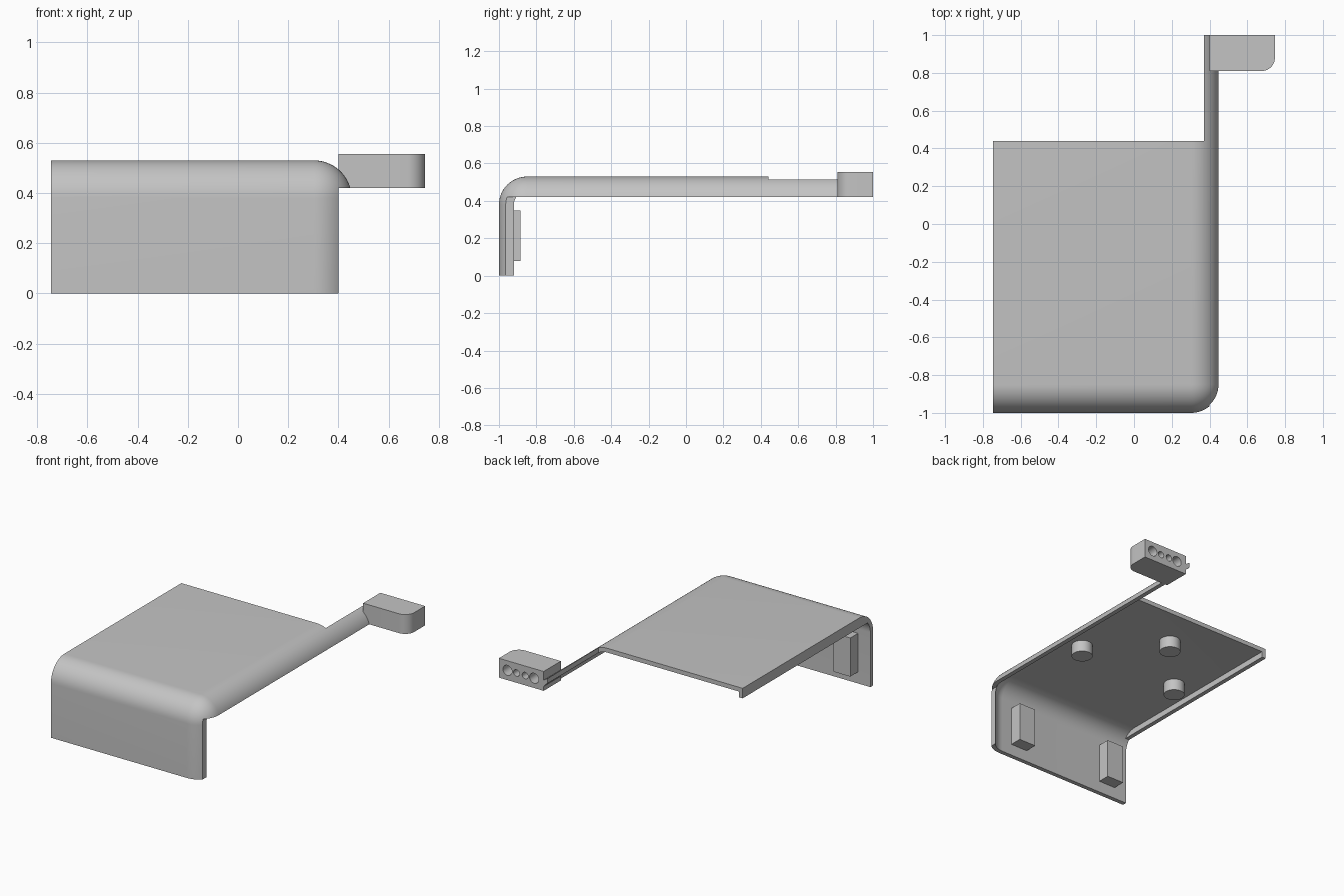
import bpy, bmesh, math
from mathutils import Matrix, Vector

if "Cube" in bpy.data.objects:
    bpy.data.objects.remove(bpy.data.objects["Cube"])

GREY = (0.55, 0.55, 0.55, 1)
mat = bpy.data.materials.new("plain grey")
mat.use_nodes = True
mat.diffuse_color = GREY
mat.node_tree.nodes["Principled BSDF"].inputs["Base Color"].default_value = GREY

LEFT, SIDE, FRONT, BACK, TOP = -0.746, 0.453, -1.0, 1.0, 0.53
WALL, RADIUS = 0.03, 0.15
SIDE_BOTTOM, PLATE_BACK = 0.42, 0.44


def make(name, bm):
    bmesh.ops.recalc_face_normals(bm, faces=bm.faces)
    mesh = bpy.data.meshes.new(name)
    bm.to_mesh(mesh)
    bm.free()
    obj = bpy.data.objects.new(name, mesh)
    mesh.materials.append(mat)
    bpy.context.collection.objects.link(obj)
    return obj


def box(name, lo, hi, radius=0, rounded=None):
    """Box between two corners; edges whose midpoint passes the test are rounded."""
    lo, hi = Vector(lo), Vector(hi)
    bm = bmesh.new()
    bmesh.ops.create_cube(bm, size=1)
    if rounded:
        edges = [e for e in bm.edges if rounded(sum((v.co for v in e.verts), Vector()))]
    for v in bm.verts:
        v.co = Vector((lo[i] + (v.co[i] + 0.5) * (hi[i] - lo[i]) for i in range(3)))
    if rounded:
        bmesh.ops.bevel(bm, geom=edges, offset=radius, offset_type='OFFSET',
                        segments=14, profile=0.5, affect='EDGES')
    return make(name, bm)


def cylinder(name, centre, radius, depth, rot=None):
    bm = bmesh.new()
    m = Matrix.Translation(centre) @ (rot or Matrix())
    bmesh.ops.create_cone(bm, cap_ends=True, segments=40, radius1=radius,
                          radius2=radius, depth=depth, matrix=m)
    return make(name, bm)


def cut(obj, cutter):
    mod = obj.modifiers.new("cut", 'BOOLEAN')
    mod.operation, mod.solver, mod.object = 'DIFFERENCE', 'EXACT', cutter
    bpy.context.view_layer.objects.active = obj
    bpy.ops.object.modifier_apply(modifier=mod.name)
    bpy.data.objects.remove(cutter)


def smooth(obj):
    bpy.ops.object.select_all(action='DESELECT')
    obj.select_set(True)
    bpy.context.view_layer.objects.active = obj
    bpy.ops.object.shade_smooth_by_angle(angle=math.radians(30))


# Rounded edges: the three that meet at the front, top, outer corner
def corner_edges(m):
    return [m.x > 0.9, m.y < -0.9, m.z > 0.9].count(True) == 2 and \
        not (m.x < -0.9 or m.y > 0.9 or m.z < -0.9)


# Curved cover: rounded shell with the side trimmed and an arm left at the back
cover = box("cover_and_arm", (LEFT, FRONT, 0), (SIDE, BACK, TOP), RADIUS, corner_edges)
cut(cover, box("hollow", (LEFT - 0.2, FRONT + WALL, -0.2),
               (SIDE - WALL, BACK + 0.2, TOP - WALL), RADIUS - WALL, corner_edges))
cut(cover, box("side_trim", (0.40, -1.2, -0.2), (0.6, 1.2, SIDE_BOTTOM)))
cut(cover, box("back_trim", (-1, PLATE_BACK, -0.2), (0.37, 1.2, 0.8)))
smooth(cover)

# Stiffening lip under the open edge, following the front bend
bm = bmesh.new()
profile = [(PLATE_BACK, 0.46), (PLATE_BACK, TOP - 0.005)]
for i in range(9):
    a = math.radians(90 + i * 7)
    r = RADIUS - 0.005
    profile.append((FRONT + RADIUS + r * math.cos(a), TOP - RADIUS + r * math.sin(a)))
profile[-1] = (profile[-1][0], 0.46)
face = bm.faces.new([bm.verts.new((LEFT, y, z)) for y, z in profile])
ext = bmesh.ops.extrude_face_region(bm, geom=[face])
bmesh.ops.translate(bm, vec=(WALL, 0, 0),
                    verts=[v for v in ext["geom"] if isinstance(v, bmesh.types.BMVert)])
make("edge_lip", bm)

# Blocks on the inside of the front flange
for i, x in enumerate((0.095, -0.65)):
    box(f"flange_block_{i + 1}", (x, FRONT + WALL - 0.01, 0.08), (x + 0.13, -0.885, 0.35))

# Round studs under the plate
for i, (x, y) in enumerate(((0.23, -0.25), (-0.17, 0.16), (-0.55, -0.25))):
    smooth(cylinder(f"stud_{i + 1}", (x, y, 0.465), 0.068, 0.09))

# End block with a row of blind holes in its back
block = box("end_block", (0.40, 0.81, SIDE_BOTTOM), (0.746, BACK, 0.555), 0.07,
            lambda m: m.x > 0.9 and m.y < -0.9)
turn = Matrix.Rotation(math.pi / 2, 4, 'X')
for x, r in ((0.68, 0.035), (0.61, 0.023), (0.543, 0.023), (0.474, 0.035)):
    cut(block, cylinder("hole", (x, BACK, 0.488), r, 0.2, turn))
smooth(block)
